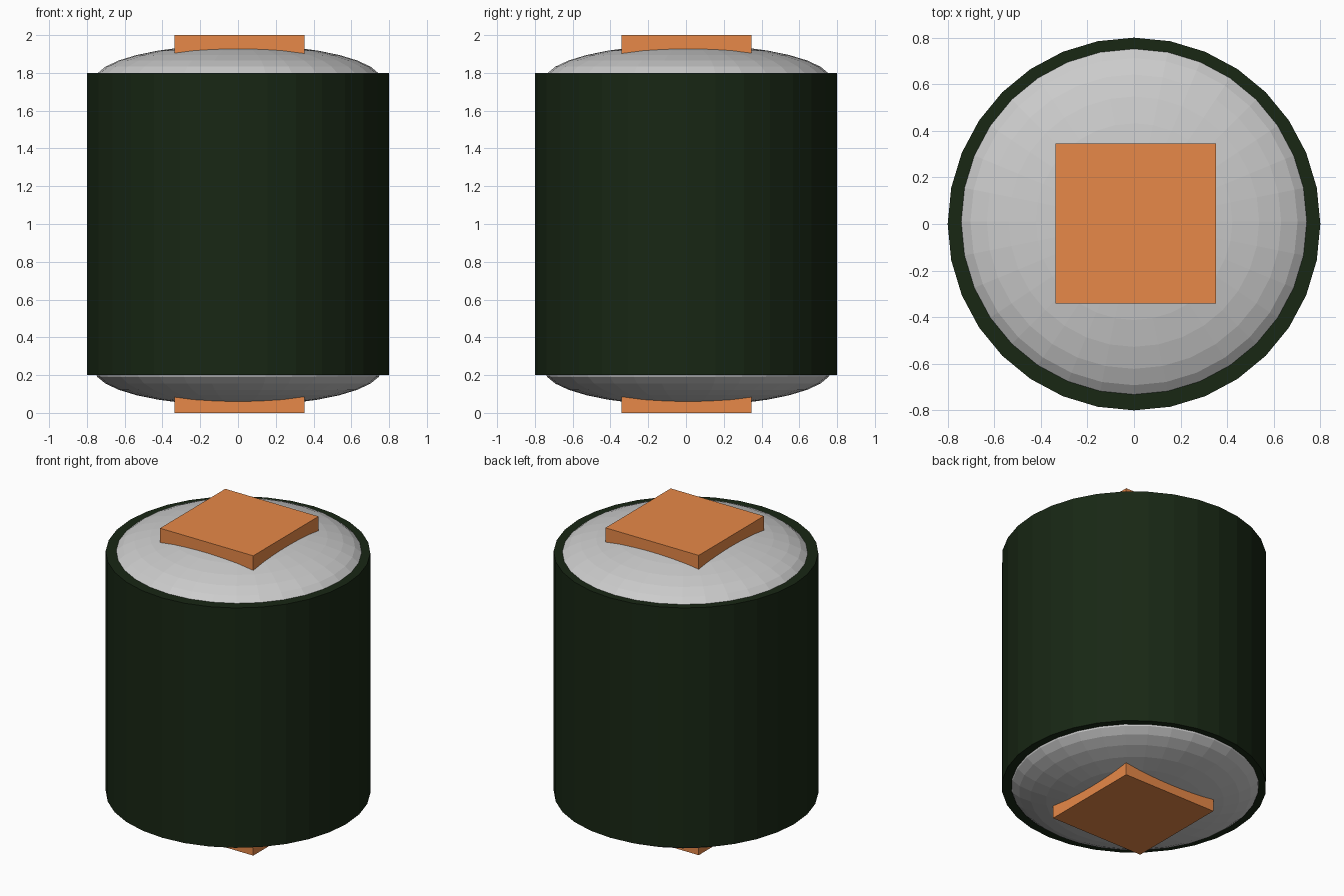
import bpy

if "Cube" in bpy.data.objects:
    bpy.data.objects.remove(bpy.data.objects["Cube"])


def paint(obj, name, rgb):
    mat = bpy.data.materials.new(name)
    mat.diffuse_color = (*rgb, 1.0)
    mat.use_nodes = True
    mat.node_tree.nodes["Principled BSDF"].inputs["Base Color"].default_value = mat.diffuse_color
    obj.data.materials.append(mat)


# Dark green barrel body
bpy.ops.mesh.primitive_cylinder_add(vertices=32, radius=0.8, depth=1.6, location=(0, 0, 1))
body = bpy.context.object
body.name = "barrel_body"
paint(body, "dark_green", (0.009, 0.02, 0.007))

# Shallow grey domes bulging out of both ends
for name, z in (("top_dome", 1.76), ("bottom_dome", 0.228)):
    bpy.ops.mesh.primitive_uv_sphere_add(segments=32, ring_count=16, radius=1, location=(0, 0.01, z))
    dome = bpy.context.object
    dome.name = name
    dome.scale = (0.76, 0.76, 0.19)

# Square orange core running through, showing as a pad at each end
bpy.ops.mesh.primitive_cube_add(size=1, location=(0.008, 0.002, 1))
core = bpy.context.object
core.name = "square_core"
core.scale = (0.688, 0.688, 2)
paint(core, "orange", (0.8, 0.25, 0.065))
